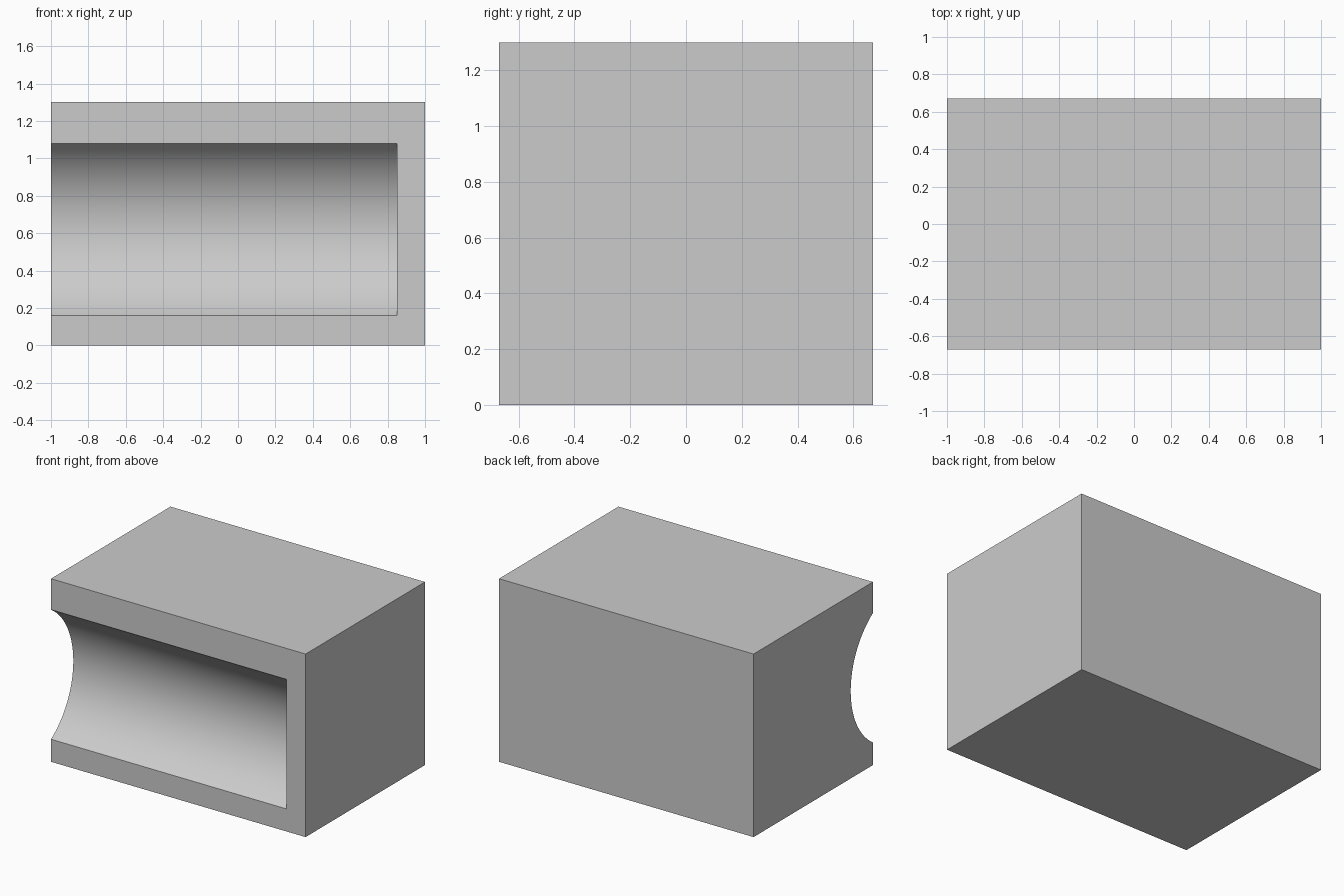
import bpy
import math

if "Cube" in bpy.data.objects:
    bpy.data.objects.remove(bpy.data.objects["Cube"], do_unlink=True)

WIDTH, DEPTH, HEIGHT = 2.0, 1.34, 1.3
FRONT = -DEPTH / 2

# Plain grey material
grey = bpy.data.materials.new("plain_grey")
grey.use_nodes = True
colour = (0.6, 0.6, 0.6, 1)
grey.diffuse_color = colour
grey.node_tree.nodes["Principled BSDF"].inputs["Base Color"].default_value = colour

# Solid block
bpy.ops.mesh.primitive_cube_add(size=1, location=(0, 0, HEIGHT / 2))
block = bpy.context.object
block.name = "grooved_block"
block.scale = (WIDTH, DEPTH, HEIGHT)
bpy.ops.object.transform_apply(location=False, rotation=False, scale=True)
block.data.materials.append(grey)

# Round cutter: an arc groove open at the right end, stopped short of the left
z_low, z_high, groove_depth, groove_end = 0.16, 1.08, 0.25, 0.85
half = (z_high - z_low) / 2
radius = (half ** 2 + groove_depth ** 2) / (2 * groove_depth)
start = -WIDTH / 2 - 0.2
bpy.ops.mesh.primitive_cylinder_add(
    vertices=160, radius=radius, depth=groove_end - start,
    location=((start + groove_end) / 2, FRONT + groove_depth - radius, (z_low + z_high) / 2),
    rotation=(0, math.pi / 2, 0))
cutter = bpy.context.object
cutter.name = "groove_cutter"
cutter.hide_render = True
cutter.data.materials.append(grey)

# Cut the groove and drop the cutter
cut = block.modifiers.new("groove", "BOOLEAN")
cut.operation = "DIFFERENCE"
cut.solver = "EXACT"
cut.object = cutter
bpy.ops.object.select_all(action="DESELECT")
block.select_set(True)
bpy.context.view_layer.objects.active = block
bpy.ops.object.modifier_apply(modifier=cut.name)
bpy.data.objects.remove(cutter, do_unlink=True)

# Smooth groove, crisp corners
bpy.ops.object.shade_smooth_by_angle(angle=math.radians(25))
